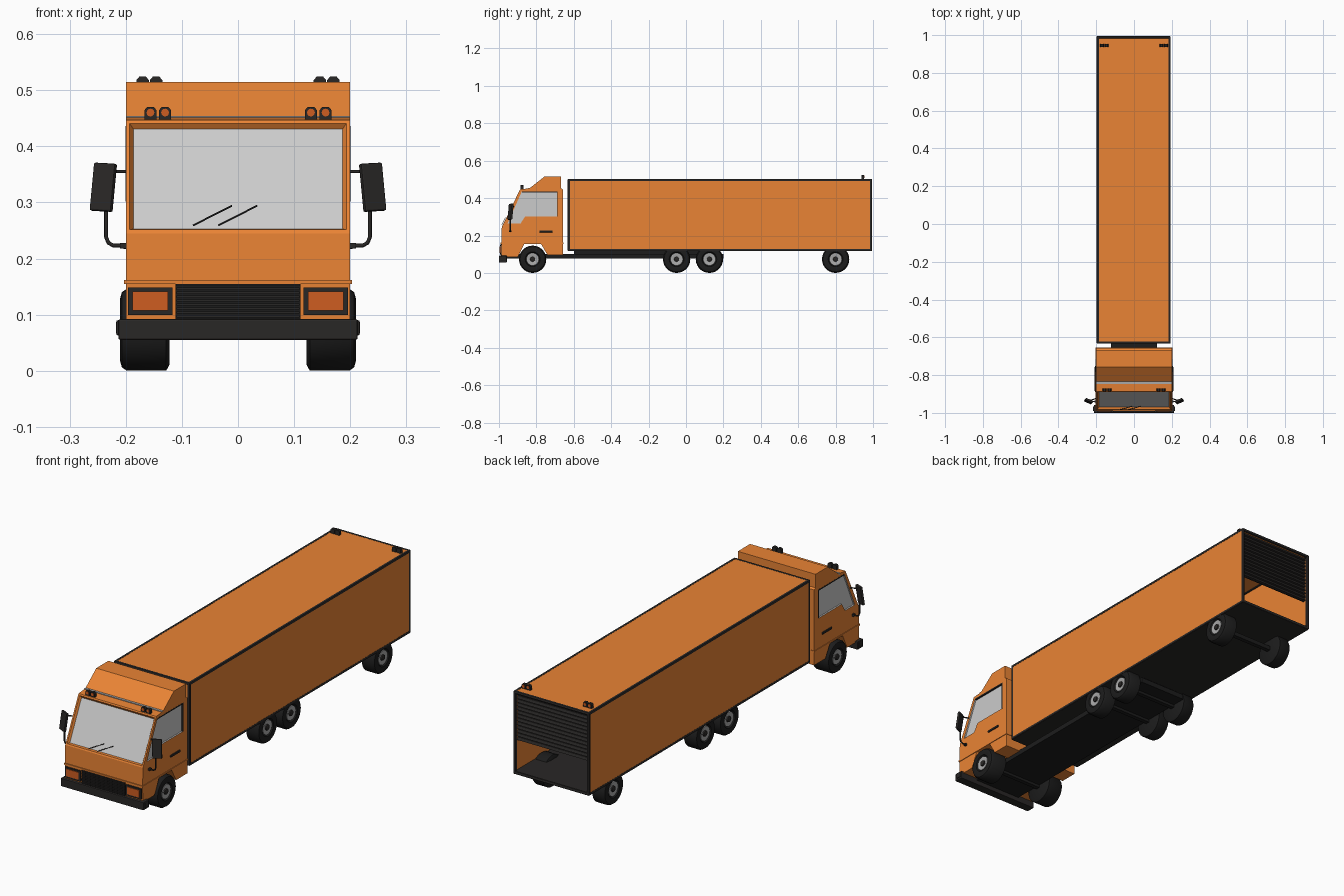
import bpy, bmesh, math
from mathutils import Vector

if "Cube" in bpy.data.objects:
    bpy.data.objects.remove(bpy.data.objects["Cube"])


def material(name, rgb):
    m = bpy.data.materials.new(name)
    m.diffuse_color = (*rgb, 1)
    m.use_nodes = True
    m.node_tree.nodes["Principled BSDF"].inputs["Base Color"].default_value = m.diffuse_color
    return m


ORANGE = material("orange_paint", (0.82, 0.23, 0.035))
DARK = material("dark_plastic", (0.022, 0.02, 0.019))
BLACK = material("black_rubber", (0.012, 0.012, 0.012))
GLASS = material("grey_glass", (0.52, 0.52, 0.52))
LENS = material("lamp_lens", (0.62, 0.11, 0.015))
METAL = material("grey_metal", (0.4, 0.4, 0.4))


def finish(name, bm, *mats):
    bmesh.ops.recalc_face_normals(bm, faces=bm.faces)
    me = bpy.data.meshes.new(name)
    bm.to_mesh(me)
    bm.free()
    for m in mats:
        me.materials.append(m)
    ob = bpy.data.objects.new(name, me)
    bpy.context.collection.objects.link(ob)
    return ob


def box(name, x, y, z, mat, bevel=0):
    bm = bmesh.new()
    bmesh.ops.create_cube(bm, size=1)
    for v in bm.verts:
        v.co = [(a + b) / 2 + c * (b - a) for (a, b), c in zip((x, y, z), v.co)]
    if bevel:
        bmesh.ops.bevel(bm, geom=bm.edges[:], offset=bevel, segments=2, profile=0.5, affect='EDGES')
    return finish(name, bm, mat)


def prism_mesh(pts, lo, hi, axis="x"):
    """Extrude a (y,z) profile along x, or an (x,z) profile along y."""
    bm = bmesh.new()
    place = (lambda a, b: (lo, a, b)) if axis == "x" else (lambda a, b: (a, lo, b))
    f = bm.faces.new([bm.verts.new(place(*p)) for p in pts])
    ext = bmesh.ops.extrude_face_region(bm, geom=[f])["geom"]
    d = Vector((hi - lo, 0, 0)) if axis == "x" else Vector((0, hi - lo, 0))
    bmesh.ops.translate(bm, vec=d, verts=[g for g in ext if isinstance(g, bmesh.types.BMVert)])
    bmesh.ops.recalc_face_normals(bm, faces=bm.faces)
    return bm


def prism(name, pts, lo, hi, mat, axis="x"):
    return finish(name, prism_mesh(pts, lo, hi, axis), mat)


def lathe(name, profile, centre, side, mat, n=28):
    """Turn an (x, radius) profile about the x axis."""
    bm = bmesh.new()
    vs = [bm.verts.new((x * side, 0, r)) for x, r in profile]
    es = [bm.edges.new(p) for p in zip(vs, vs[1:])]
    bmesh.ops.spin(bm, geom=vs + es, cent=(0, 0, 0), axis=(1, 0, 0), angle=math.tau, steps=n)
    bmesh.ops.remove_doubles(bm, verts=bm.verts, dist=1e-5)
    bmesh.ops.translate(bm, vec=centre, verts=bm.verts)
    ob = finish(name, bm, mat)
    bpy.context.view_layer.objects.active = ob
    bpy.ops.object.select_all(action='DESELECT')
    ob.select_set(True)
    bpy.ops.object.shade_smooth_by_angle(angle=math.radians(35))
    return ob


def tube(name, pts, r, mat):
    cu = bpy.data.curves.new(name, 'CURVE')
    cu.dimensions = '3D'
    cu.bevel_depth, cu.bevel_resolution, cu.use_fill_caps = r, 2, True
    sp = cu.splines.new('POLY')
    sp.points.add(len(pts) - 1)
    for p, co in zip(sp.points, pts):
        p.co = (*co, 1)
    cu.materials.append(mat)
    ob = bpy.data.objects.new(name, cu)
    bpy.context.collection.objects.link(ob)
    return ob


# Cab shell with wheel arch and recessed windscreen
cab_side = [(-0.985, 0.085), (-0.987, 0.16), (-0.985, 0.245), (-0.887, 0.447), (-0.837, 0.452),
            (-0.757, 0.515), (-0.667, 0.515), (-0.667, 0.452), (-0.657, 0.446), (-0.657, 0.095),
            (-0.74, 0.095), (-0.775, 0.155), (-0.865, 0.155), (-0.9, 0.085)]
bm = prism_mesh(cab_side, -0.2, 0.2)
screen = next(f for f in bm.faces if f.normal.y < -0.7 and f.calc_center_median().z > 0.3)
bmesh.ops.inset_region(bm, faces=[screen], thickness=0.01, depth=0)
bmesh.ops.inset_region(bm, faces=[screen], thickness=0.009, depth=-0.01)
screen.material_index = 1
cab = finish("cab", bm, ORANGE, GLASS)

# Side windows cut in and glazed
window = [(-0.955, 0.263), (-0.885, 0.263), (-0.86, 0.302), (-0.687, 0.302), (-0.687, 0.435), (-0.878, 0.435)]
cutter = prism("window_cutter", window, -0.3, 0.3, GLASS)
cutter.hide_render = True
mod = cab.modifiers.new("windows", 'BOOLEAN')
mod.operation, mod.solver, mod.object = 'DIFFERENCE', 'EXACT', cutter
bpy.context.view_layer.objects.active = cab
bpy.ops.object.modifier_apply(modifier="windows")
bpy.data.objects.remove(cutter)
prism("side_window_glass", window, -0.193, 0.193, GLASS)
for s in (-1, 1):
    x = sorted((0.193 * s, 0.2005 * s))
    box("window_seal", x, (-0.878, -0.687), (0.43, 0.436), DARK)
    box("window_seal", x, (-0.691, -0.686), (0.302, 0.436), DARK)

# Cab trim, bumper and grille
box("belt_line", (-0.203, 0.203), (-0.991, -0.655), (0.155, 0.162), ORANGE)
box("roof_strip", (-0.2, 0.2), (-0.846, -0.832), (0.446, 0.454), METAL)
box("bumper", (-0.213, 0.213), (-1.0, -0.958), (0.055, 0.092), DARK, 0.003)
box("grille_back", (-0.111, 0.111), (-0.99, -0.98), (0.09, 0.155), BLACK)
for i in range(9):
    z = 0.095 + i * 0.007
    box("grille_slat", (-0.11, 0.11), (-0.995, -0.985), (z, z + 0.004), DARK)

# Wipers
for x in (-0.08, -0.035):
    tube("wiper", [(x, -0.984, 0.259), (x + 0.069, -0.966, 0.294)], 0.0016, BLACK)


def marker_lamp(x, y, z, facing):
    shape = [(x - 0.011, z), (x + 0.011, z), (x + 0.011, z + 0.016), (x + 0.006, z + 0.022),
             (x - 0.006, z + 0.022), (x - 0.011, z + 0.016)]
    prism("marker_lamp", shape, y - 0.007, y + 0.007, DARK, "y")
    ring = [(x + 0.007 * math.cos(a * math.tau / 12), z + 0.012 + 0.007 * math.sin(a * math.tau / 12))
            for a in range(12)]
    prism("marker_lens", ring, y, y + 0.009 * facing, LENS, "y")


for s in (-1, 1):
    # Headlights
    box("headlight_frame", sorted((0.117 * s, 0.196 * s)), (-0.993, -0.975), (0.099, 0.148), DARK)
    box("headlight_lens", sorted((0.125 * s, 0.188 * s)), (-0.996, -0.98), (0.107, 0.141), LENS)
    # Bumper ends and door handle
    box("bumper_end", sorted((0.2 * s, 0.217 * s)), (-0.99, -0.965), (0.063, 0.09), DARK, 0.003)
    box("door_handle", sorted((0.197 * s, 0.205 * s)), (-0.784, -0.714), (0.217, 0.227), DARK, 0.002)
    # Mirror and its arms
    m = box("mirror", (-0.021, 0.021), (-0.006, 0.006), (-0.043, 0.043), DARK, 0.003)
    m.location = (0.24 * s, -0.938, 0.327)
    m.rotation_euler = (-0.12, -0.05 * s, 0.42 * s)
    tube("mirror_upper_arm", [(0.19 * s, -0.92, 0.355), (0.235 * s, -0.935, 0.355)], 0.003, DARK)
    tube("mirror_lower_arm", [(0.19 * s, -0.94, 0.223), (0.222 * s, -0.94, 0.223), (0.231 * s, -0.94, 0.228),
                              (0.235 * s, -0.94, 0.238), (0.235 * s, -0.94, 0.3)], 0.0035, DARK)
    box("mirror_mount", sorted((0.196 * s, 0.21 * s)), (-0.946, -0.934), (0.218, 0.228), DARK)
    # Roof lamps on cab and trailer
    for x in (0.13, 0.156):
        marker_lamp(x * s, -0.877, 0.448, -1)
    for x in (0.146, 0.17):
        marker_lamp(x * s, 0.945, 0.502, 1)

# Chassis
box("chassis", (-0.122, 0.122), (-0.96, 0.2), (0.076, 0.1), BLACK)
box("trailer_coupling", (-0.1, 0.1), (-0.6, 0.18), (0.098, 0.116), BLACK)

# Trailer shell, open at the back
X0, X1, Y0, Y1, Z0, Z1 = -0.198, 0.194, -0.633, 0.995, 0.116, 0.503
T = 0.013
IN = 0.002
bm = bmesh.new()
bmesh.ops.create_cube(bm, size=1)
for v in bm.verts:
    v.co = [(a + b) / 2 + c * (b - a) for (a, b), c in
            zip(((X0 + IN, X1 - IN), (Y0 + IN, Y1 - IN), (Z0 + IN, Z1 - IN)), v.co)]
bmesh.ops.delete(bm, geom=[f for f in bm.faces if f.calc_center_median().y > 0.9], context='FACES')
trailer = finish("trailer_body", bm, ORANGE)
sol = trailer.modifiers.new("walls", 'SOLIDIFY')
sol.thickness, sol.offset = 0.008, -1
box("trailer_floor", (X0 + 0.003, X1 - 0.003), (Y0 + 0.003, Y1 - 0.003), (Z0, Z0 + 0.014), DARK)

# Dark trim along all twelve trailer edges
for x in (X0, X1 - T):
    for z in (Z0, Z1 - T):
        box("trailer_long_trim", (x, x + T), (Y0, Y1), (z, z + T), DARK, 0.005)
    for y in (Y0, Y1 - T):
        box("trailer_post", (x, x + T), (y, y + T), (Z0, Z1), DARK, 0.005)
for y in (Y0, Y1 - T):
    for z in (Z0, Z1 - T):
        box("trailer_cross_trim", (X0, X1), (y, y + T), (z, z + T), DARK, 0.005)

# Half-raised roller shutter
box("shutter_back", (X0 + 0.01, X1 - 0.01), (0.966, 0.972), (0.268, 0.495), BLACK)
for i in range(13):
    z = 0.268 + i * 0.0175
    prism("shutter_slat", [(0.97, z), (0.98, z + 0.003), (0.975, z + 0.015), (0.97, z + 0.016)],
          X0 + 0.01, X1 - 0.01, DARK)

# Wheels
for y, out in ((-0.82, 0.21), (-0.05, 0.192), (0.125, 0.192), (0.80, 0.192)):
    a = 0.122
    for s in (-1, 1):
        c = (0, y, 0.073)
        lathe("tyre", [(a, 0), (a, 0.062), (a + 0.006, 0.073), (out - 0.012, 0.073), (out - 0.003, 0.067),
                       (out, 0.056), (out - 0.002, 0.04), (out - 0.012, 0.034), (out - 0.012, 0)], c, s, BLACK)
        lathe("rim", [(out - 0.014, 0.034), (out - 0.005, 0.033), (out - 0.004, 0.028),
                      (out - 0.009, 0.016), (out - 0.009, 0)], c, s, METAL)
        lathe("hub_cap", [(out - 0.012, 0.014), (out - 0.003, 0.013), (out - 0.001, 0.009),
                          (out - 0.001, 0)], c, s, DARK, 16)
    box("axle", (-0.125, 0.125), (y - 0.01, y + 0.01), (0.063, 0.083), BLACK)
